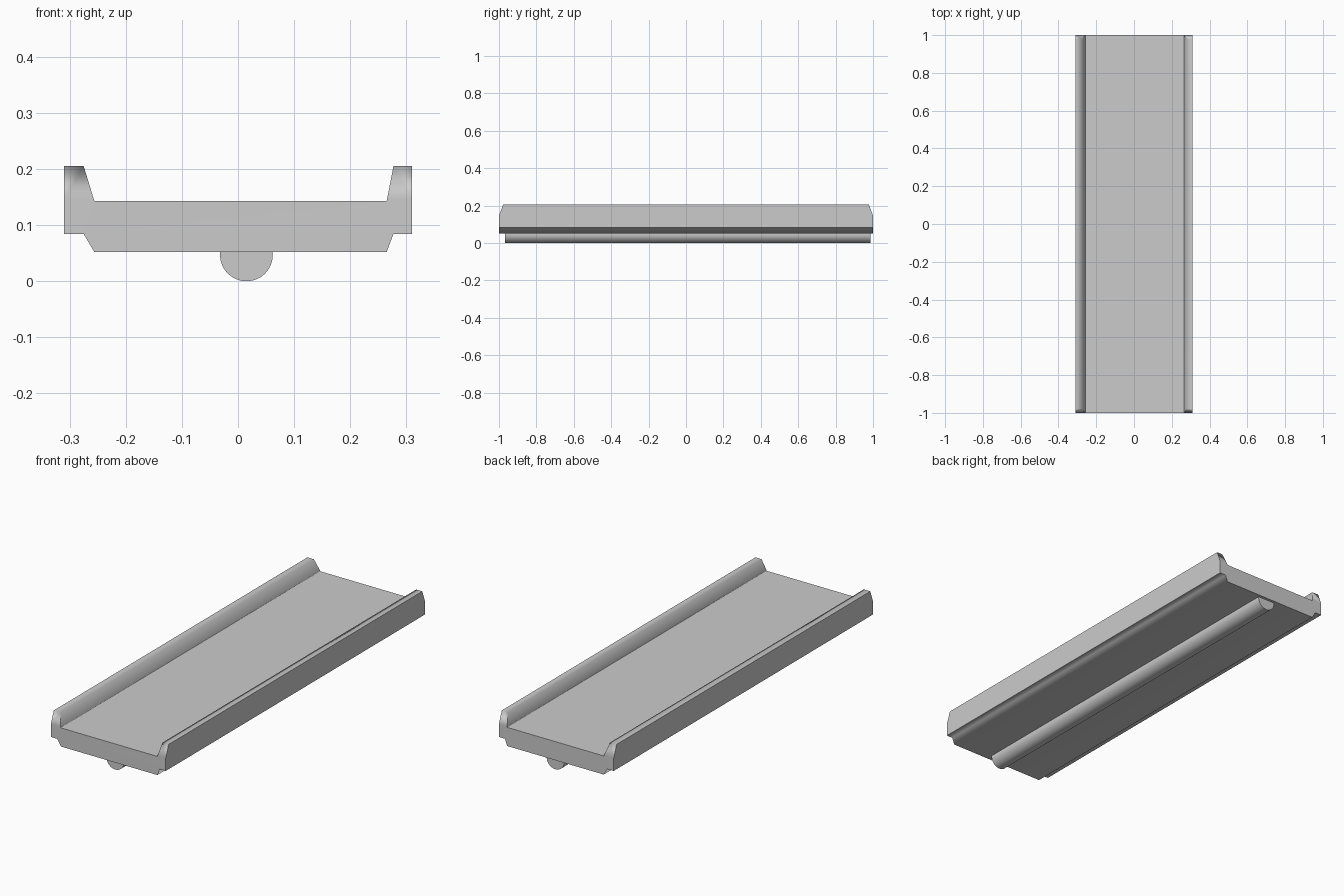
import bpy, bmesh, math

if "Cube" in bpy.data.objects:
    bpy.data.objects.remove(bpy.data.objects["Cube"])


def extrude_profile(name, points, y0, y1, lip=None):
    """Extrude an x-z outline along y; lip = (cut height, end inset of the top)."""
    bm = bmesh.new()
    face = bm.faces.new([bm.verts.new((x, y0, z)) for x, z in points])
    out = bmesh.ops.extrude_face_region(bm, geom=[face])
    for v in out["geom"]:
        if isinstance(v, bmesh.types.BMVert):
            v.co.y = y1
    if lip:
        cut, inset = lip
        bmesh.ops.bisect_plane(bm, geom=bm.verts[:] + bm.edges[:] + bm.faces[:],
                               plane_co=(0, 0, cut), plane_no=(0, 0, 1))
        for v in bm.verts:
            if v.co.z > cut + 0.01:
                v.co.y -= math.copysign(inset, v.co.y)
    bmesh.ops.recalc_face_normals(bm, faces=bm.faces[:])
    mesh = bpy.data.meshes.new(name)
    bm.to_mesh(mesh)
    bm.free()
    obj = bpy.data.objects.new(name, mesh)
    bpy.context.collection.objects.link(obj)
    return obj


def shade(obj, degrees):
    bpy.ops.object.select_all(action='DESELECT')
    obj.select_set(True)
    bpy.context.view_layer.objects.active = obj
    bpy.ops.object.shade_smooth_by_angle(angle=math.radians(degrees))


# Long tray with raised side lips, stepped underside and sloped lip ends
tray = extrude_profile("tray", [
    (-0.31, 0.084), (-0.275, 0.084), (-0.256, 0.052),
    (0.265, 0.052), (0.277, 0.084), (0.31, 0.084),
    (0.31, 0.205), (0.277, 0.205), (0.265, 0.143),
    (-0.256, 0.143), (-0.275, 0.205), (-0.31, 0.205)],
    -1.0, 1.0, lip=(0.146, 0.022))
shade(tray, 82)
weighted = tray.modifiers.new("flat_panels", 'WEIGHTED_NORMAL')
weighted.keep_sharp = True

# Half-round rod under the tray, its top just inside the tray
R, CX, TOP = 0.047, 0.015, 0.055
start = math.asin((TOP - R) / R)
sweep = math.pi + 2 * start
arc = [(CX + R * math.cos(start - sweep * i / 28),
        R + R * math.sin(start - sweep * i / 28)) for i in range(29)]
rod = extrude_profile("bottom_rod", arc, -0.968, 0.986)
shade(rod, 30)
